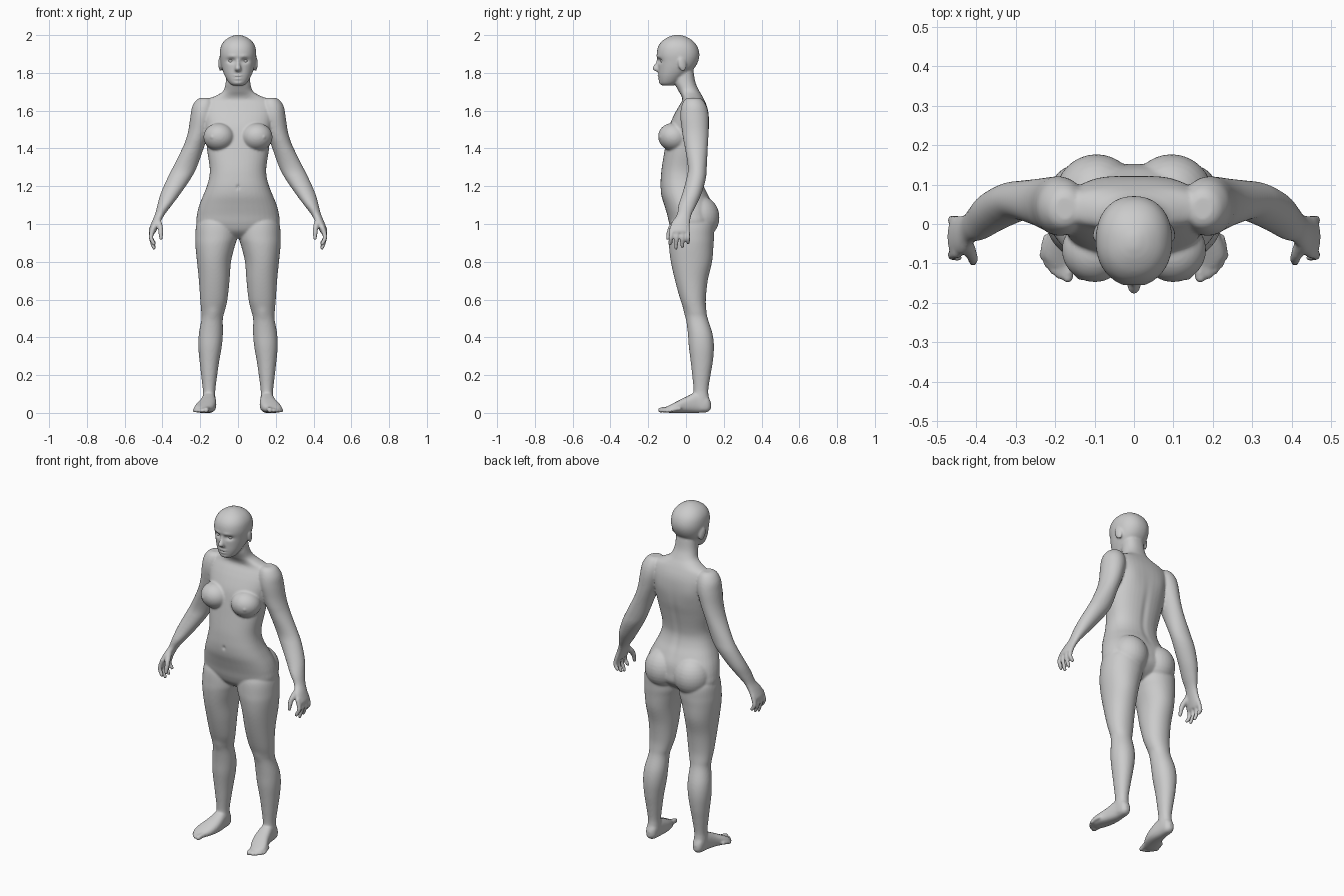
import bpy, bmesh, math
from mathutils import Vector, Matrix, Euler


def spline(rows, steps):
    """Catmull-Rom interpolation through rows of numbers."""
    out = []
    for i in range(len(rows) - 1):
        a, b = rows[max(i - 1, 0)], rows[i]
        c, d = rows[i + 1], rows[min(i + 2, len(rows) - 1)]
        for s in range(steps):
            t = s / steps
            out.append([0.5 * (2 * q + (r - p) * t + (2 * p - 5 * q + 4 * r - u) * t * t
                               + (3 * q - p - 3 * r + u) * t ** 3)
                        for p, q, r, u in zip(a, b, c, d)])
    return out + [list(rows[-1])]


def loft(bm, rows, axis='z', power=2.2, n=40):
    """Rows: level, x min, x max, other-axis min, other-axis max."""
    rings = []
    for lv, x0, x1, v0, v1 in spline(rows, 5):
        ring = []
        for k in range(n):
            a = 2 * math.pi * k / n
            c, s = math.cos(a), math.sin(a)
            x = (x0 + x1) / 2 + (x1 - x0) / 2 * math.copysign(abs(c) ** (2 / power), c)
            v = (v0 + v1) / 2 + (v1 - v0) / 2 * math.copysign(abs(s) ** (2 / power), s)
            ring.append(bm.verts.new((x, v, lv) if axis == 'z' else (x, lv, v)))
        rings.append(ring)
    for r, q in zip(rings, rings[1:]):
        for k in range(n):
            bm.faces.new((r[k], r[(k + 1) % n], q[(k + 1) % n], q[k]))
    bm.faces.new(rings[0])
    bm.faces.new(rings[-1])


def blob(bm, loc, size, rot=(0, 0, 0), seg=32):
    m = Matrix.Translation(loc) @ Euler(rot).to_matrix().to_4x4() @ Matrix.Diagonal((*size, 1))
    bmesh.ops.create_uvsphere(bm, u_segments=seg, v_segments=seg // 2, radius=1, matrix=m)


def digit(bm, pts):
    """Finger or toe: spheres swept along x, y, z, radius points."""
    for x, y, z, r in spline(pts, 8):
        blob(bm, (x, y, z), (r, r, r), seg=12)


def make(name, bm):
    bmesh.ops.recalc_face_normals(bm, faces=bm.faces)
    me = bpy.data.meshes.new(name)
    bm.to_mesh(me)
    bm.free()
    ob = bpy.data.objects.new(name, me)
    bpy.context.collection.objects.link(ob)
    return ob


def apply(ob, kind, **props):
    bpy.ops.object.select_all(action='DESELECT')
    ob.select_set(True)
    bpy.context.view_layer.objects.active = ob
    mod = ob.modifiers.new(kind.lower(), kind)
    for k, v in props.items():
        setattr(mod, k, v)
    bpy.ops.object.modifier_apply(modifier=mod.name)


# Torso and neck: level, half width, front, back
trunk = bmesh.new()
torso = [(.925, .05, -.03, .07), (.96, .16, -.07, .12), (1.0, .217, -.088, .15),
         (1.05, .217, -.10, .15), (1.1, .205, -.115, .142), (1.15, .185, -.13, .12),
         (1.2, .165, -.135, .095), (1.25, .152, -.133, .082), (1.3, .15, -.128, .085),
         (1.38, .162, -.115, .1), (1.45, .17, -.103, .115), (1.52, .18, -.088, .122),
         (1.58, .19, -.062, .12), (1.62, .188, -.04, .112), (1.655, .17, -.02, .098),
         (1.68, .115, -.025, .085), (1.705, .078, -.04, .07), (1.75, .065, -.06, .05),
         (1.81, .06, -.06, .04)]
loft(trunk, [(z, -w, w, f, b) for z, w, f, b in torso], power=2.3)
# Head
head = [(1.732, .025, -.125, -.07), (1.745, .046, -.138, -.045), (1.78, .068, -.145, -.005),
        (1.82, .084, -.147, .04), (1.86, .093, -.149, .064), (1.9, .097, -.155, .071),
        (1.94, .091, -.147, .06), (1.97, .072, -.125, .036), (1.99, .043, -.093, .004),
        (2.001, .012, -.06, -.03)]
loft(trunk, [(z, -w, w, f, b) for z, w, f, b in head])
# Nose
loft(trunk, [(1.88, -.007, .007, -.152, -.12), (1.85, -.010, .010, -.163, -.12),
             (1.826, -.017, .017, -.179, -.12), (1.812, -.018, .018, -.168, -.12),
             (1.806, -.012, .012, -.155, -.12)], n=20)

side = bmesh.new()
# Arm, wrist and palm
loft(side, [(1.668, .15, .2, .01, .07), (1.655, .13, .222, -.01, .09),
            (1.62, .12, .243, -.025, .11), (1.57, .125, .252, -.03, .12),
            (1.5, .145, .262, -.022, .12), (1.45, .163, .275, -.015, .118),
            (1.4, .182, .295, -.005, .115), (1.3, .218, .345, .01, .11),
            (1.24, .25, .375, .002, .105), (1.16, .305, .41, -.02, .082),
            (1.1, .35, .427, -.04, .055), (1.05, .388, .44, -.048, .03),
            (1.01, .41, .457, -.075, .022), (.965, .432, .473, -.085, .02),
            (.95, .44, .468, -.078, .012)], power=2)
# Fingers and thumb
for y, tip, drop in ((-.074, -.085, .895), (-.046, -.053, .873), (-.018, -.02, .88), (.008, .012, .902)):
    digit(side, [(.447, y, .98, .014), (.461, (y + tip) / 2, .93, .0125), (.445, tip, drop, .0105)])
digit(side, [(.425, -.045, 1.02, .018), (.41, -.082, .975, .015), (.408, -.097, .925, .011)])
# Leg
loft(side, [(1.05, .03, .195, -.06, .11), (1.0, .004, .22, -.083, .145),
            (.93, .004, .226, -.09, .148), (.88, .018, .225, -.09, .145),
            (.8, .037, .217, -.08, .138), (.7, .045, .207, -.058, .115),
            (.6, .056, .2, -.03, .105), (.54, .07, .195, -.008, .108),
            (.5, .08, .193, 0, .115), (.42, .08, .207, .01, .14),
            (.35, .086, .21, .015, .148), (.27, .1, .203, .025, .142),
            (.2, .11, .195, .033, .13), (.12, .12, .186, .04, .118),
            (.07, .12, .188, .035, .122), (.02, .125, .185, .05, .122)], power=2.1)
# Foot
loft(side, [(.132, .142, .168, .02, .055), (.112, .124, .184, .004, .09),
            (.06, .118, .19, 0, .11), (0, .115, .206, 0, .085),
            (-.05, .125, .227, 0, .06), (-.085, .142, .231, 0, .042),
            (-.108, .152, .215, .003, .03)], axis='y', power=2.5)
# Toes
for x, tip, r in ((.165, -.136, .0145), (.187, -.13, .011), (.203, -.118, .0105),
                  (.217, -.103, .010), (.228, -.083, .010)):
    digit(side, [(x - .006, tip + .05, .022, r), (x, tip + .02, .018, r), (x + .003, tip, r, r)])
# Breast, buttock and ear
blob(side, (.1, -.066, 1.46), (.083, .082, .074), (-.25, 0, .15))
blob(side, (.095, .072, 1.035), (.105, .105, .115))
blob(side, (.094, -.02, 1.845), (.009, .022, .038), (.2, 0, .3))

# Merge everything into one skin
limbs = make("limbs", side)
apply(limbs, 'MIRROR', use_mirror_merge=False)
body = make("body", trunk)
limbs.select_set(True)
body.select_set(True)
bpy.context.view_layer.objects.active = body
bpy.ops.object.join()
apply(body, 'REMESH', mode='VOXEL', voxel_size=0.006)
apply(body, 'SMOOTH', factor=0.5, iterations=6)

# Sculpted dents and bumps: centre, spread, shift in y
marks = [((.037, -.14, 1.864), (.02, .05, .012), .014),     # eye socket
         ((.03, -.15, 1.888), (.025, .05, .009), -.004),    # brow
         ((.008, -.145, 1.785), (.014, .04, .005), -.005),  # upper lip
         ((.006, -.145, 1.769), (.013, .04, .005), -.005),  # lower lip
         ((.006, -.14, 1.777), (.02, .04, .002), .004),     # mouth line
         ((.008, -.14, 1.745), (.016, .04, .01), -.004),    # chin
         ((0, -.135, 1.195), (.008, .04, .011), .007),      # navel
         ((0, .11, 1.3), (.018, .05, .16), -.006),          # spine
         ((.1, .11, 1.53), (.05, .04, .06), -.004 * -1),    # shoulder blade
         ((.13, -.005, .53), (.03, .04, .03), -.005),       # kneecap
         ((.14, -.145, 1.46), (.008, .04, .008), -.004)]    # nipple
for v in body.data.vertices:
    x, y, z = v.co
    for c, s, d in marks:
        e = ((abs(x) - c[0]) / s[0]) ** 2 + ((y - c[1]) / s[1]) ** 2 + ((z - c[2]) / s[2]) ** 2
        if e < 12:
            v.co.y += d * math.exp(-e)
for p in body.data.polygons:
    p.use_smooth = True

# Eyes
for sx in (-1, 1):
    bm = bmesh.new()
    blob(bm, (sx * .037, -.118, 1.863), (.016, .016, .014), seg=20)
    eye = make("eye", bm)
    for p in eye.data.polygons:
        p.use_smooth = True
